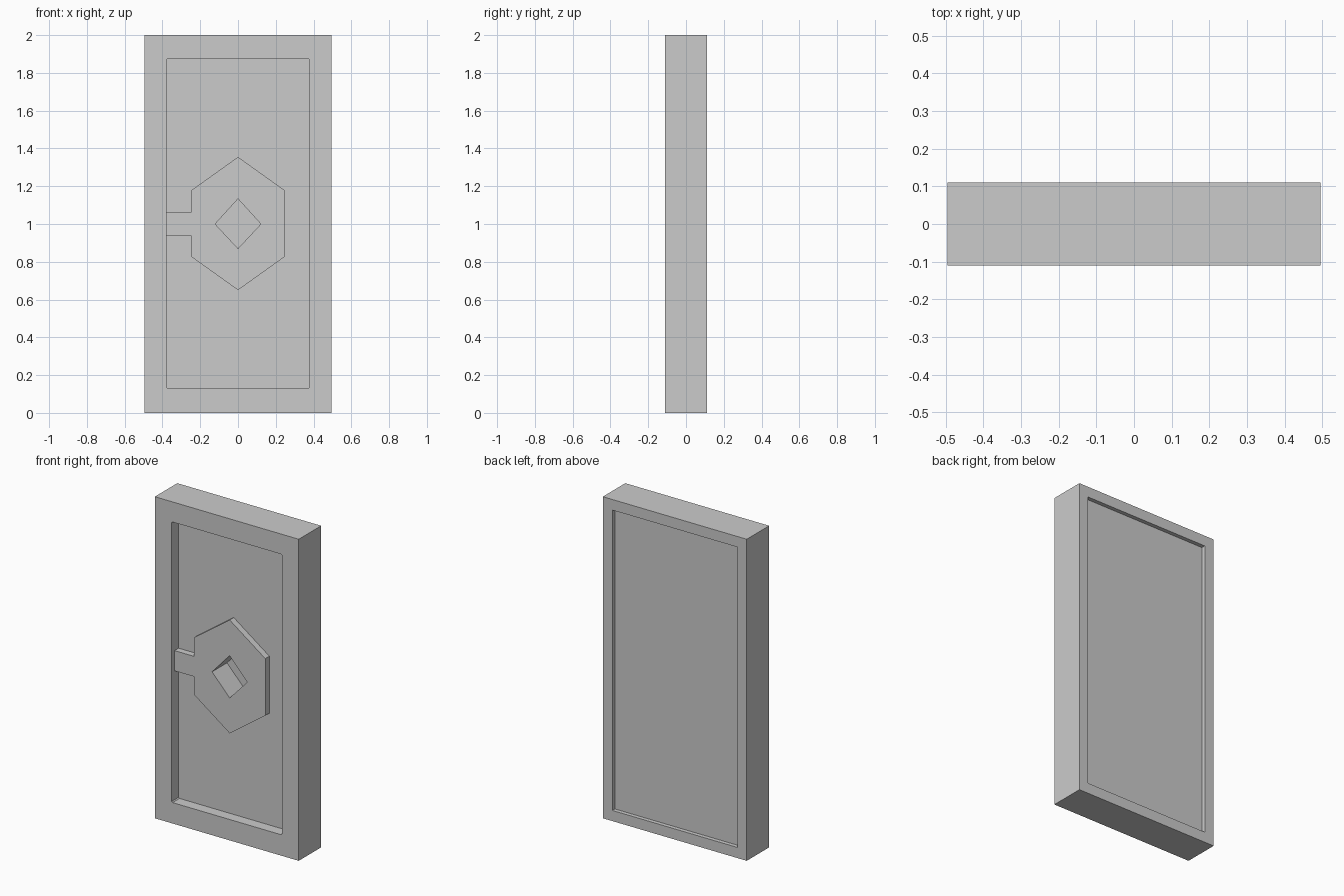
import bpy, bmesh

if "Cube" in bpy.data.objects:
    bpy.data.objects.remove(bpy.data.objects["Cube"])


def prism(name, outline, y0, y1):
    """Extrude an x/z outline from y0 to y1."""
    bm = bmesh.new()
    face = bm.faces.new([bm.verts.new((x, y0, z)) for x, z in outline])
    new = bmesh.ops.extrude_face_region(bm, geom=[face])["geom"]
    for v in new:
        if isinstance(v, bmesh.types.BMVert):
            v.co.y = y1
    bmesh.ops.recalc_face_normals(bm, faces=bm.faces)
    mesh = bpy.data.meshes.new(name)
    bm.to_mesh(mesh)
    bm.free()
    ob = bpy.data.objects.new(name, mesh)
    bpy.context.collection.objects.link(ob)
    return ob


def rect(w, z0, z1, c=0.0):
    """Rectangle of half width w, corners clipped by c."""
    if not c:
        return [(-w, z0), (w, z0), (w, z1), (-w, z1)]
    return [(-w + c, z0), (w - c, z0), (w, z0 + c), (w, z1 - c),
            (w - c, z1), (-w + c, z1), (-w, z1 - c), (-w, z0 + c)]


def cut(ob, *cutters):
    """Subtract the cutters and apply the result."""
    for c in cutters:
        m = ob.modifiers.new("cut", 'BOOLEAN')
        m.operation, m.solver, m.object = 'DIFFERENCE', 'EXACT', c
        c.hide_render = True
    dg = bpy.context.evaluated_depsgraph_get()
    mesh = bpy.data.meshes.new_from_object(ob.evaluated_get(dg))
    ob.modifiers.clear()
    ob.data = mesh


FLOOR, PLATE = -0.042, -0.082

# Door slab with a deep front recess and a shallow back recess
door = prism("door_slab", rect(0.495, 0, 2), -0.11, 0.11)
front_recess = prism("front_recess_cutter", rect(0.379, 0.13, 1.875, 0.006), -0.2, FLOOR)
back_recess = prism("back_recess_cutter", rect(0.43, 0.066, 1.934), 0.085, 0.2)

# Raised hexagonal lock plate with a tab reaching the left frame
plate = prism("lock_plate", [
    (0, 1.355), (0.245, 1.18), (0.245, 0.825), (0, 0.65), (-0.245, 0.825),
    (-0.245, 0.937), (-0.379, 0.937), (-0.379, 1.063), (-0.245, 1.063),
    (-0.245, 1.18)], PLATE, FLOOR)

# Diamond keyhole sunk through the plate into the slab
keyhole = prism("keyhole_cutter", [(0, 1.133), (0.121, 1), (0, 0.87), (-0.121, 1)],
                -0.2, 0.065)

cut(door, front_recess, back_recess, keyhole)
cut(plate, keyhole)
for helper in (front_recess, back_recess, keyhole):
    bpy.data.objects.remove(helper)
